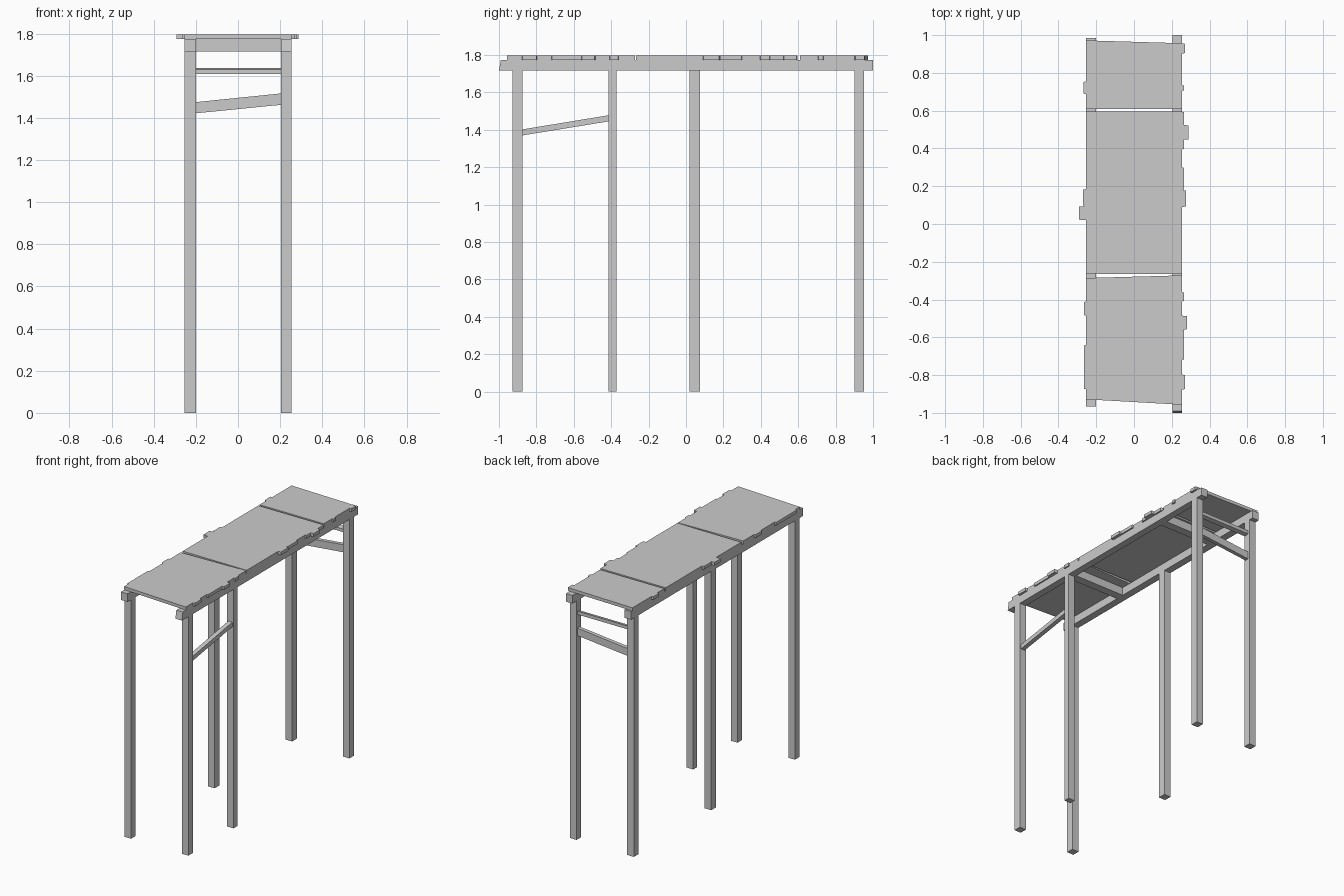
import bpy, bmesh

if "Cube" in bpy.data.objects:
    bpy.data.objects.remove(bpy.data.objects["Cube"])


def prism(name, pts, axis, lo, hi):
    """Extrude a 2D outline along an axis (0=x, 1=y, 2=z) from lo to hi."""
    bm = bmesh.new()

    def place(p, d):
        c = list(p)
        c.insert(axis, d)
        return bm.verts.new(c)
    a = [place(p, lo) for p in pts]
    b = [place(p, hi) for p in pts]
    n = len(pts)
    bm.faces.new(a)
    bm.faces.new(b[::-1])
    for i in range(n):
        j = (i + 1) % n
        bm.faces.new((a[i], b[i], b[j], a[j]))
    bmesh.ops.recalc_face_normals(bm, faces=bm.faces)
    mesh = bpy.data.meshes.new(name)
    bm.to_mesh(mesh)
    bm.free()
    ob = bpy.data.objects.new(name, mesh)
    bpy.context.collection.objects.link(ob)
    return ob


def rect(a0, a1, b0, b1):
    return [(a0, b0), (a1, b0), (a1, b1), (a0, b1)]


RAIL_Z, DECK_Z, TOP_Z = 1.716, 1.774, 1.797
LEFT, RIGHT = (-0.253, -0.2), (0.203, 0.255)

# Legs: front and back pairs, plus one staggered middle leg per side
for name, (x0, x1), y0, y1 in [
        ("front_left_leg", LEFT, -0.928, -0.875),
        ("front_right_leg", RIGHT, -0.928, -0.875),
        ("middle_right_leg", RIGHT, -0.415, -0.372),
        ("middle_left_leg", LEFT, 0.02, 0.075),
        ("back_left_leg", LEFT, 0.90, 0.953),
        ("back_right_leg", RIGHT, 0.90, 0.953)]:
    prism(name, rect(x0, x1, y0, y1), 2, 0, RAIL_Z)

# Long side rails, right one with a slanted front end
prism("left_rail", rect(-0.967, 0.985, RAIL_Z, DECK_Z), 0, *LEFT)
prism("right_rail", [(-1, RAIL_Z), (1, RAIL_Z), (1, DECK_Z), (-0.99, DECK_Z)],
      0, *RIGHT)

# Cross beams under the deck
for name, y in (("front_cross_beam", -0.385), ("back_cross_beam", 0.55)):
    prism(name, rect(y - 0.03, y + 0.03, RAIL_Z, DECK_Z), 0, -0.2, 0.203)

# Slanted braces between the legs
prism("side_brace", [(-0.876, 1.37), (-0.414, 1.445), (-0.414, 1.478),
                     (-0.876, 1.402)], 0, 0.213, 0.245)
prism("back_lower_brace", [(-0.2, 1.422), (0.203, 1.462), (0.203, 1.516),
                           (-0.2, 1.475)], 1, 0.912, 0.94)
prism("back_upper_brace", [(0.908, 1.608), (0.94, 1.614), (0.94, 1.638),
                           (0.908, 1.63)], 0, -0.2, 0.203)

# Deck panels with slightly skewed ends
prism("back_panel", [(-0.255, 0.61), (0.255, 0.61), (0.255, 0.957),
                     (-0.255, 0.972)], 2, DECK_Z, TOP_Z)
prism("middle_panel", [(-0.255, -0.263), (0.255, -0.266), (0.255, 0.595),
                       (-0.255, 0.595)], 2, DECK_Z, TOP_Z)
prism("front_panel", [(-0.255, -0.928), (0.255, -0.957), (0.255, -0.272),
                      (-0.255, -0.286)], 2, DECK_Z, TOP_Z)

# Ragged board ends poking out at the deck edges: outer x, y range
for i, (x, y0, y1) in enumerate([
        (0.27, 0.902, 0.957), (0.265, 0.705, 0.735), (0.265, 0.395, 0.595),
        (0.288, 0.445, 0.525), (0.265, 0.18, 0.30), (0.276, 0.09, 0.18),
        (0.264, -0.41, -0.36), (0.264, -0.72, -0.485), (0.28, -0.56, -0.485),
        (0.27, -0.877, -0.797),
        (-0.268, 0.687, 0.755), (-0.27, 0.095, 0.185), (-0.291, 0.02, 0.095),
        (-0.266, -0.485, -0.41), (-0.266, -0.875, -0.64)]):
    root = 0.254 if x > 0 else -0.254
    pts = [(root, y0), (x, y0 + 0.003), (x, y1 - 0.003), (root, y1)]
    prism(f"board_end_{i + 1}", pts, 2, DECK_Z, TOP_Z)
